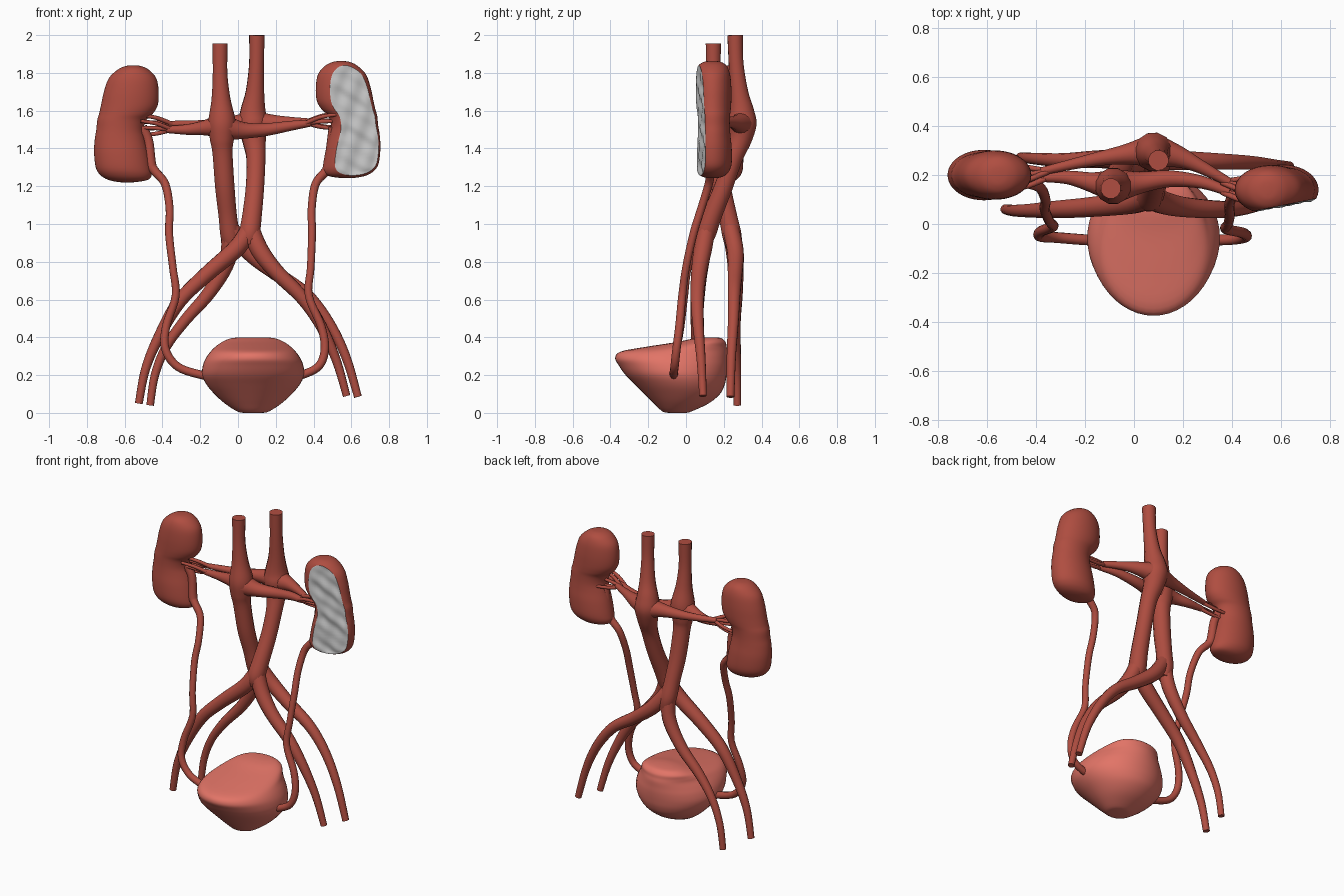
import bpy, bmesh, math
from mathutils import Vector


def material(name, rgb):
    m = bpy.data.materials.new(name)
    m.diffuse_color = (*rgb, 1)
    return m


RED = material("vessel red", (0.43, 0.075, 0.052))
PINK = material("bladder pink", (0.76, 0.175, 0.135))
GREY = material("section grey", (0.6, 0.6, 0.6))


def smooth(rows, n):
    """Catmull-Rom interpolation of tuples of any length."""
    out = []
    for i in range(len(rows) - 1):
        a, b, c, d = (rows[max(0, min(len(rows) - 1, i + k))] for k in (-1, 0, 1, 2))
        for s in range(n):
            t = s / n
            out.append([0.5 * (2*q + (r - p)*t + (2*p - 5*q + 4*r - w)*t*t + (3*q - p - 3*r + w)*t**3)
                        for p, q, r, w in zip(a, b, c, d)])
    return out + [list(rows[-1])]


def shade(ob, angle=40):
    bpy.ops.object.select_all(action='DESELECT')
    ob.select_set(True)
    bpy.context.view_layer.objects.active = ob
    bpy.ops.object.shade_smooth_by_angle(angle=math.radians(angle))


def tube(name, pts, n=5):
    """Tapering tube through (x, y, z, radius) points."""
    cu = bpy.data.curves.new(name, 'CURVE')
    cu.dimensions = '3D'
    cu.bevel_depth = 1
    cu.bevel_resolution = 4
    cu.use_fill_caps = True
    path = smooth(pts, n)
    sp = cu.splines.new('POLY')
    sp.points.add(len(path) - 1)
    for p, (x, y, z, r) in zip(sp.points, path):
        p.co = (x, y, z, 1)
        p.radius = r
    ob = bpy.data.objects.new(name, cu)
    bpy.context.collection.objects.link(ob)
    bpy.ops.object.select_all(action='DESELECT')
    ob.select_set(True)
    bpy.context.view_layer.objects.active = ob
    bpy.ops.object.convert(target='MESH')
    ob = bpy.context.object
    ob.data.materials.clear()
    ob.data.materials.append(RED)
    shade(ob)
    return ob


def loft(rows, n=4, sides=48):
    """Stack of ellipses from (z, x0, x1, y0, y1) rows."""
    bm = bmesh.new()
    rings = []
    for z, x0, x1, y0, y1 in smooth(rows, n):
        rings.append([bm.verts.new(((x0 + x1)/2 + (x1 - x0)/2*math.cos(2*math.pi*k/sides),
                                    (y0 + y1)/2 + (y1 - y0)/2*math.sin(2*math.pi*k/sides), z))
                      for k in range(sides)])
    for a, b in zip(rings, rings[1:]):
        for k in range(sides):
            bm.faces.new((a[k], a[k-1], b[k-1], b[k]))
    for ring in (rings[0], rings[-1]):
        bm.faces.new(ring)
    bmesh.ops.recalc_face_normals(bm, faces=bm.faces)
    return bm


def finish(bm, name, mats, angle=60):
    me = bpy.data.meshes.new(name)
    bm.to_mesh(me)
    bm.free()
    ob = bpy.data.objects.new(name, me)
    bpy.context.collection.objects.link(ob)
    for m in mats:
        me.materials.append(m)
    shade(ob, angle)


# Bladder: pointed forward, sloping top
bladder = [(0, .05, -.09, .0), (.008, .085, -.125, .03), (.05, .15, -.17, .12), (.1, .205, -.22, .18),
           (.15, .247, -.27, .205), (.2, .27, -.32, .215), (.25, .266, -.355, .22), (.29, .25, -.375, .22),
           (.325, .225, -.345, .22), (.35, .2, -.21, .215), (.375, .165, -.05, .21),
           (.394, .12, .04, .19), (.4, .07, .09, .165)]
finish(loft([(z, .08 - w, .08 + w, a, b) for z, w, a, b in bladder]), "bladder", [PINK])

# Kidneys: z, outer x, inner x, half depth
kidney = [(1.84, -.565, -.545, .015), (1.835, -.6, -.51, .045), (1.815, -.64, -.47, .075), (1.77, -.685, -.432, .093),
          (1.7, -.71, -.42, .1), (1.63, -.725, -.425, .1), (1.585, -.735, -.45, .097), (1.55, -.745, -.485, .093),
          (1.5, -.75, -.5, .092), (1.45, -.758, -.492, .095), (1.38, -.762, -.475, .102), (1.3, -.753, -.46, .102),
          (1.26, -.73, -.457, .09), (1.235, -.69, -.475, .068), (1.223, -.64, -.53, .04), (1.22, -.6, -.57, .015)]
finish(loft([(z, a, b, .2 - d, .2 + d) for z, a, b, d in kidney]), "whole_kidney", [RED])

# Sectioned kidney: the front is flattened to a slightly lumpy slanted grey face
bm = loft([(z + .023, -b - .008, -a - .008, .14 - d, .14 + d) for z, a, b, d in kidney], 5, 64)
co, no = Vector((.6, .075, 1.55)), Vector((.2, -1, 0))
bmesh.ops.bisect_plane(bm, geom=bm.verts[:] + bm.edges[:] + bm.faces[:], plane_co=co, plane_no=no)
for f in bm.faces:
    f.material_index = int((f.calc_center_median() - co).dot(no) > 1e-5)
for v in bm.verts:
    h = (v.co - co).dot(no)
    if h > 1e-5:
        x, z = v.co.x, v.co.z
        bump = .006 * math.sin(45*x + 9*z) * math.sin(31*z - 12*x) + .003 * math.sin(70*z + 40*x)
        v.co.y += h + bump * min(1, h / .02)
finish(bm, "sectioned_kidney", [RED, GREY], 35)

# Main trunks
tube("aorta", [(.1, .26, 2, .042), (.098, .265, 1.85, .04), (.09, .28, 1.7, .05), (.08, .293, 1.6, .068),
               (.08, .295, 1.53, .08), (.085, .285, 1.45, .065), (.095, .25, 1.35, .052), (.09, .2, 1.2, .05),
               (.075, .14, 1.05, .053), (.062, .105, .95, .055), (.06, .095, .89, .035)])
tube("vena_cava", [(-.095, .145, 1.955, .042), (-.095, .145, 1.8, .04), (-.09, .15, 1.66, .052),
                   (-.085, .155, 1.54, .075), (-.085, .155, 1.45, .066), (-.082, .16, 1.38, .055),
                   (-.07, .185, 1.2, .053), (-.055, .22, 1.05, .05), (-.04, .245, .93, .052), (-.02, .255, .85, .035)])

# Lower branches of both trunks
tube("aorta_right_branch", [(.07, .115, 1, .045), (0, .09, .88, .048), (-.17, .07, .73, .042), (-.31, .06, .59, .037),
                            (-.42, .055, .4, .029), (-.49, .055, .23, .024), (-.525, .06, .05, .021)])
tube("aorta_left_branch", [(.06, .115, 1, .045), (.11, .09, .87, .048), (.2, .07, .75, .042), (.34, .06, .61, .036),
                           (.44, .065, .46, .03), (.52, .08, .28, .024), (.575, .09, .09, .02)])
tube("vena_cava_right_branch", [(-.045, .235, .98, .045), (-.055, .26, .81, .043), (-.15, .265, .64, .036),
                                (-.28, .26, .49, .03), (-.38, .265, .35, .025), (-.44, .27, .2, .022),
                                (-.465, .272, .04, .02)])
tube("vena_cava_left_branch", [(-.04, .235, .98, .045), (.06, .262, .85, .045), (.2, .26, .74, .04),
                               (.36, .255, .63, .034), (.48, .25, .48, .029), (.57, .24, .3, .025),
                               (.635, .235, .085, .021)])

# Renal vessels, each fanning out into three twigs at the kidney
renal = {
    "right_renal_vein": [(-.08, .155, 1.52, .072), (-.17, .17, 1.51, .042), (-.27, .19, 1.5, .028), (-.38, .19, 1.5, .018)],
    "left_renal_vein": [(-.08, .155, 1.51, .072), (.03, .17, 1.495, .044), (.15, .185, 1.5, .034), (.28, .17, 1.52, .026),
                        (.39, .13, 1.535, .018)],
    "right_renal_artery": [(.08, .3, 1.53, .072), (-.03, .285, 1.53, .042), (-.18, .26, 1.525, .026),
                           (-.38, .215, 1.53, .016)],
    "left_renal_artery": [(.08, .3, 1.53, .072), (.18, .275, 1.535, .045), (.27, .235, 1.54, .028),
                          (.39, .17, 1.54, .018)],
}
for name, pts in renal.items():
    tube(name, pts)
    x, y, z, r = pts[-1]
    s = 1 if x > 0 else -1
    for i, (dy, dz) in enumerate(((-.055, .045), (-.02, .01), (.025, -.03))):
        tube(f"{name}_twig_{i + 1}", [(x - s*.03, y, z, .012), (x + s*.05, y + dy*.6, z + dz*.7, .011),
                                      (x + s*.135, y + dy, z + dz, .009)])

# Ureters from the kidneys to the bladder
tube("right_ureter", [(-.51, .19, 1.51, .03), (-.475, .19, 1.44, .026), (-.462, .18, 1.32, .028), (-.44, .17, 1.28, .024),
                      (-.385, .15, 1.21, .022), (-.362, .1, 1.08, .021), (-.365, .06, .95, .021), (-.345, .01, .77, .02),
                      (-.33, -.01, .62, .021), (-.38, -.03, .46, .022), (-.385, -.05, .34, .022),
                      (-.32, -.055, .245, .022), (-.19, -.065, .2, .022), (-.12, -.065, .19, .02)])
tube("left_ureter", [(.51, .14, 1.51, .03), (.497, .14, 1.44, .026), (.485, .135, 1.33, .028), (.465, .13, 1.28, .024),
                     (.41, .12, 1.21, .022), (.39, .08, 1.08, .021), (.392, .04, .95, .021), (.385, 0, .77, .02),
                     (.375, -.02, .62, .021), (.44, -.035, .46, .022), (.46, -.05, .34, .022),
                     (.43, -.06, .25, .022), (.35, -.065, .205, .022), (.28, -.06, .19, .02)])
